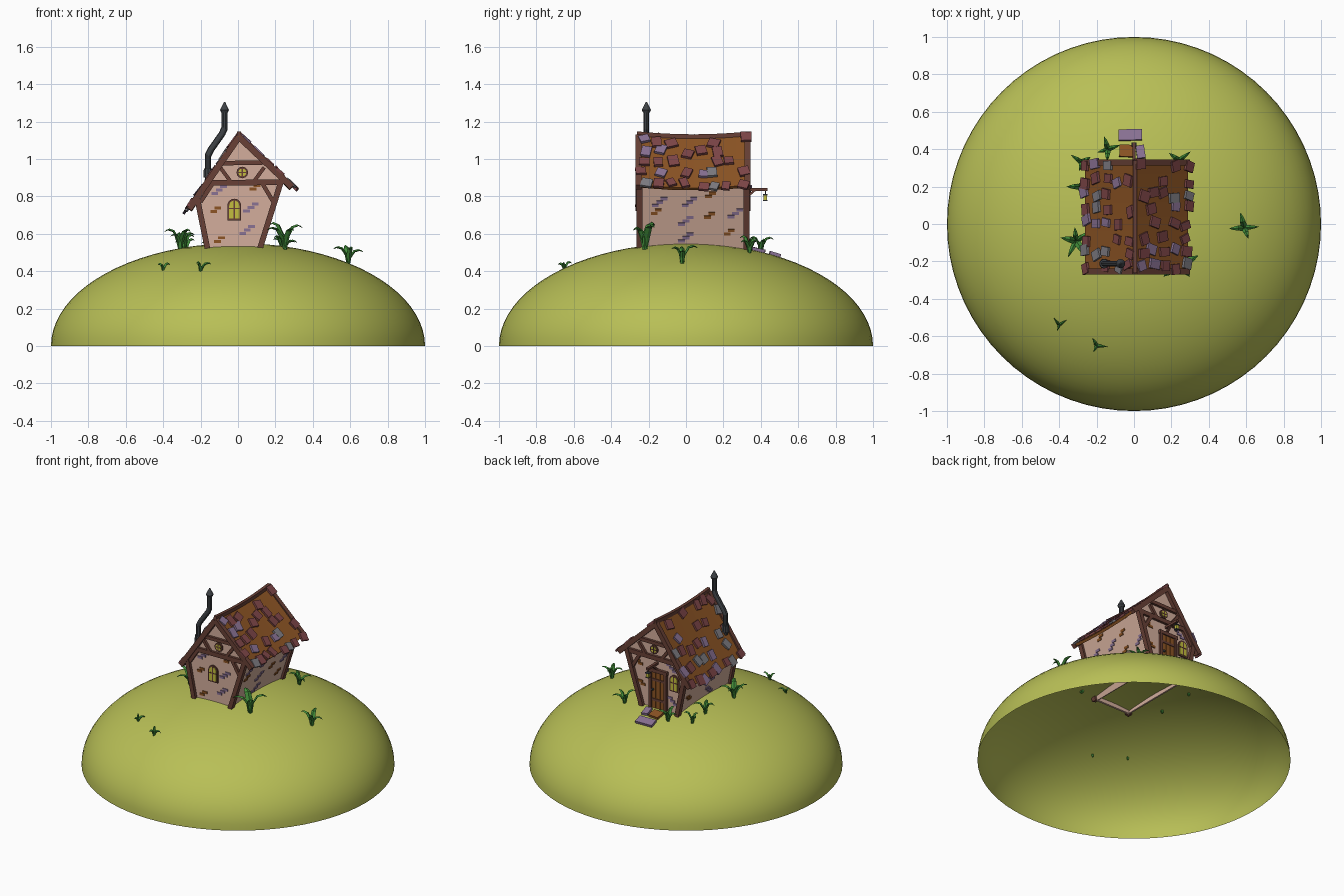
import bpy, bmesh, math, random
from mathutils import Matrix, Vector as V

if "Cube" in bpy.data.objects:
    bpy.data.objects.remove(bpy.data.objects["Cube"])

random.seed(5)
MATS = {}
def material(name, r, g, b):
    lin = [((c / 255 + 0.055) / 1.055) ** 2.4 for c in (r, g, b)]
    m = bpy.data.materials.new(name)
    m.diffuse_color = (*lin, 1)
    m.use_nodes = True
    m.node_tree.nodes["Principled BSDF"].inputs["Base Color"].default_value = m.diffuse_color
    MATS[name] = m
for row in [("hill_green", 184, 191, 86), ("plaster", 211, 174, 156), ("roof_brown", 140, 84, 36),
            ("timber", 104, 64, 54), ("red_slate", 126, 70, 72), ("grey_slate", 126, 124, 130),
            ("purple_stone", 138, 114, 148), ("leaf_green", 66, 142, 58), ("iron", 62, 66, 70),
            ("glass", 196, 190, 62)]:
    material(*row)
NAMES = list(MATS)

def finish(name, bm, smooth=False):
    bmesh.ops.recalc_face_normals(bm, faces=bm.faces)
    me = bpy.data.meshes.new(name)
    bm.to_mesh(me)
    bm.free()
    used = sorted({p.material_index for p in me.polygons})
    remap = {u: i for i, u in enumerate(used)}
    idx = [remap[p.material_index] for p in me.polygons]
    for u in used:
        me.materials.append(MATS[NAMES[u]])
    for p, i in zip(me.polygons, idx):
        p.material_index = i
        p.use_smooth = smooth
    ob = bpy.data.objects.new(name, me)
    bpy.context.collection.objects.link(ob)
    return ob

def paint(verts, mat):
    for f in {f for v in verts for f in v.link_faces}:
        f.material_index = NAMES.index(mat)

def box(bm, c, x, y, z, size, mat):
    """Box at c with axes x, y, z."""
    m = Matrix((x, y, z)).transposed() @ Matrix.Diagonal(size)
    paint(bmesh.ops.create_cube(bm, size=1, matrix=Matrix.Translation(c) @ m.to_4x4())["verts"], mat)

X, Y, Z = V((1, 0, 0)), V((0, 1, 0)), V((0, 0, 1))
def beam(bm, p, q, w, d, mat="timber", side=Y):
    p, q = V(p), V(q)
    z = (q - p).normalized()
    x = side.cross(z).normalized()
    box(bm, (p + q) / 2, x, z.cross(x), z, (w, d, (q - p).length), mat)

def plate(bm, pts, y, s, depth, mat):
    """Flat outline in x/z standing out of a wall at y towards s."""
    a = [bm.verts.new((px, y, pz)) for px, pz in pts]
    b = [bm.verts.new((px, y + s * depth, pz)) for px, pz in pts]
    n = len(a)
    bm.faces.new(a), bm.faces.new(b)
    for i in range(n):
        bm.faces.new((a[i], a[(i + 1) % n], b[(i + 1) % n], b[i]))
    paint(a + b, mat)

def hill_z(x, y):
    return 0.55 * math.sqrt(max(0, 1 - x * x - y * y))

# hill: open dome
bm = bmesh.new()
pts = [bm.verts.new((math.cos(a), 0, 0.55 * math.sin(a))) for a in [i * math.pi / 40 for i in range(21)]]
edges = [bm.edges.new(e) for e in zip(pts, pts[1:])]
bmesh.ops.spin(bm, geom=pts + edges, cent=(0, 0, 0), axis=(0, 0, 1), angle=2 * math.pi, steps=72)
bmesh.ops.remove_doubles(bm, verts=bm.verts, dist=0.0005)
for f in bm.faces:
    f.material_index = 0
finish("hill", bm, True)

# walls: crooked hollow shell
FY, BY = -0.242, 0.317
PROF = [(-0.16, 0.505), (0.112, 0.505), (0.232, 0.885), (0.005, 1.11), (-0.217, 0.785)]
bm = bmesh.new()
f = [bm.verts.new((x, FY, z)) for x, z in PROF]
b = [bm.verts.new((x, BY, z)) for x, z in PROF]
bm.faces.new(f), bm.faces.new(b[::-1])
for i in (1, 4):
    bm.faces.new((f[i], f[(i + 1) % 5], b[(i + 1) % 5], b[i]))
paint(f + b, "plaster")
walls = finish("walls", bm)
sol = walls.modifiers.new("thickness", "SOLIDIFY")
sol.thickness, sol.offset = 0.014, -1

# roof boards, sagging in the middle
R0, R1 = -0.262, 0.342
APEX, EAVES = V((0.005, 0, 1.135)), (V((-0.262, 0, 0.745)), V((0.288, 0, 0.862)))
def sag(y):
    return -0.016 * (1 - ((y - 0.04) / 0.302) ** 2)
ys = [R0 + (R1 - R0) * i / 8 for i in range(9)]
bm = bmesh.new()
for e in EAVES:
    n = V((e.z - APEX.z, 0, APEX.x - e.x)).normalized()
    n = n if n.z > 0 else -n
    ring = [[bm.verts.new(p + V((0, y, sag(y)))) for p in (APEX, e, e - n * 0.018, APEX - Z * 0.025)] for y in ys]
    for r, t in zip(ring, ring[1:]):
        for i in range(4):
            bm.faces.new((r[i], r[(i + 1) % 4], t[(i + 1) % 4], t[i]))
    bm.faces.new(ring[0]), bm.faces.new(ring[-1])
paint(bm.verts, "roof_brown")
finish("roof_boards", bm)

# loose slates
bm = bmesh.new()
for e in EAVES:
    u = e - APEX
    length = u.length
    u.normalize()
    n = u.cross(Y)
    n = n if n.z > 0 else -n
    for row in range(5):
        for col in range(8):
            if random.random() < 0.32 and row < 4:
                continue
            y = R0 + 0.035 + col * 0.0765 + random.uniform(-0.02, 0.02)
            d = 0.05 + row * (length - 0.06) / 4 + random.uniform(-0.02, 0.015)
            rot = Matrix.Rotation(random.uniform(-0.4, 0.4), 3, n)
            tilt = Matrix.Rotation(random.uniform(-0.08, 0.08), 3, Y)
            c = APEX + u * d + n * 0.009 + V((0, y, sag(y)))
            box(bm, c, tilt @ rot @ u, tilt @ rot @ Y, tilt @ n,
                (random.uniform(0.05, 0.07), random.uniform(0.042, 0.062), 0.014),
                random.choice(["red_slate", "red_slate", "grey_slate", "red_slate", "purple_stone"]))
finish("roof_slates", bm)

# timber frame: ridge, verge boards, posts, gable beams and braces
bm = bmesh.new()
for a, b2 in zip(ys, ys[1:]):
    beam(bm, (0.005, a, 1.135 + sag(a)), (0.005, b2, 1.135 + sag(b2)), 0.026, 0.022, side=X)
for y, s in ((FY, -1), (BY, 1)):
    yo = y + s * 0.006
    for e in EAVES:
        beam(bm, (0.005, y + s * 0.012, 1.118), (e.x, y + s * 0.012, e.z - 0.012), 0.034, 0.03)
    for i, j in ((0, 4), (1, 2)):
        beam(bm, (PROF[i][0], yo, PROF[i][1]), (PROF[j][0], yo, PROF[j][1]), 0.03, 0.032)
    for p, q, w in [((-0.17, 0.872), (0.235, 0.876), 0.03), ((-0.09, 0.978), (0.13, 0.98), 0.024),
                    ((-0.04, 0.88), (-0.095, 0.955), 0.02), ((0.085, 0.88), (0.14, 0.955), 0.02),
                    ((-0.135, 0.87), (-0.2, 0.77), 0.022), ((0.13, 0.87), (0.195, 0.76), 0.022)]:
        beam(bm, (p[0], yo, p[1]), (q[0], yo, q[1]), w, 0.022)
finish("timber_frame", bm)

# windows
def arch(cx, z0, w, h):
    r = w / 2
    return [(cx - r, z0), (cx + r, z0)] + [(cx + r * math.cos(a), z0 + h - r + r * math.sin(a))
                                           for a in [i * math.pi / 8 for i in range(9)]]
def disc(cx, cz, r):
    return [(cx + r * math.cos(i * math.pi / 6), cz + r * math.sin(i * math.pi / 6)) for i in range(12)]
bm = bmesh.new()
for cx, y, s in ((-0.02, FY, -1), (-0.135, BY, 1)):
    plate(bm, arch(cx, 0.672, 0.074, 0.116), y, s, 0.009, "timber")
    plate(bm, arch(cx, 0.682, 0.054, 0.096), y, s, 0.012, "glass")
    box(bm, V((cx, y + s * 0.007, 0.73)), X, Y, Z, (0.007, 0.014, 0.096), "timber")
    box(bm, V((cx, y + s * 0.007, 0.735)), X, Y, Z, (0.056, 0.014, 0.007), "timber")
    plate(bm, disc(0.023, 0.928, 0.031), y, s, 0.009, "timber")
    plate(bm, disc(0.023, 0.928, 0.021), y, s, 0.012, "glass")
    for size in ((0.006, 0.014, 0.042), (0.042, 0.014, 0.006)):
        box(bm, V((0.023, y + s * 0.007, 0.928)), X, Y, Z, size, "timber")
finish("windows", bm)

# door on the back: planks, frame, hinges and knob
bm = bmesh.new()
for i in range(3):
    box(bm, V((-0.045 + i * 0.034, BY + 0.004, 0.64)), X, Y, Z, (0.031, 0.012, 0.27), "roof_brown")
for x in (-0.07, 0.048):
    beam(bm, (x, BY + 0.005, 0.5), (x, BY + 0.005, 0.79), 0.02, 0.025)
beam(bm, (-0.085, BY + 0.005, 0.785), (0.063, BY + 0.005, 0.785), 0.024, 0.028)
for z in (0.58, 0.72):
    box(bm, V((-0.011, BY + 0.011, z)), X, Y, Z, (0.1, 0.008, 0.016), "timber")
box(bm, V((0.028, BY + 0.015, 0.65)), X, Y, Z, (0.012, 0.016, 0.012), "iron")
finish("door", bm)

# bricks showing through the plaster
bm = bmesh.new()
def bricks(c, u, v, n, k):
    mat = ("roof_brown", "purple_stone")[k % 2]
    for i, (a, h) in enumerate([(0, 0), (0.022, 0.019), (-0.024, -0.019)][:2 + k % 2]):
        box(bm, c + u * a + v * h, u, v, n, (0.036, 0.016, 0.012), mat)
SPOTS = [(-0.08, .845), (-0.14, .77), (-0.17, .71), (0, .67), (.115, .69), (.265, .71), (.12, .80), (0, .58), (.22, .6), (.02, .77)]
for i, j, s in ((1, 2, 1), (0, 4, -1)):
    p, q = [V((PROF[k][0], 0, PROF[k][1])) for k in (i, j)]
    v = (q - p).normalized()
    for k, (y, z) in enumerate(SPOTS):
        if z < 0.74 or s > 0:
            bricks(p + v * ((z - p.z) / v.z) + Y * y, Y, v, Y.cross(v), k)
for y, spots in ((FY, [(.08, .84), (-.1, .835), (-.11, .56), (.07, .74), (-.13, .72), (.05, .62)]),
                 (BY, [(.11, .66), (-.12, .6), (.13, .8), (-.11, .83)])):
    for k, (x, z) in enumerate(spots):
        bricks(V((x, y, z)), X, Z, Y, k)
finish("bricks", bm)

# stove pipe with collar and cap
def cone(bm, x, z, r1, r2, h):
    m = Matrix.Translation((x, -0.212, z + h / 2))
    paint(bmesh.ops.create_cone(bm, cap_ends=True, segments=10, radius1=r1, radius2=r2, depth=h, matrix=m)["verts"], "iron")
bm = bmesh.new()
path = [(-0.16, 0.88), (-0.16, 1.02), (-0.145, 1.05), (-0.085, 1.135), (-0.072, 1.165), (-0.072, 1.27)]
rings = [[bm.verts.new((x + 0.016 * math.cos(a), -0.212 + 0.016 * math.sin(a), z - (0.008 * math.cos(a) if 0 < i < 5 else 0)))
          for a in [k * math.pi / 5 for k in range(10)]] for i, (x, z) in enumerate(path)]
for r, t in zip(rings, rings[1:]):
    for i in range(10):
        bm.faces.new((r[i], r[(i + 1) % 10], t[(i + 1) % 10], t[i]))
paint(bm.verts, "iron")
cone(bm, -0.16, 0.9, 0.026, 0.024, 0.05)
cone(bm, -0.072, 1.248, 0.018, 0.025, 0.014)
cone(bm, -0.072, 1.262, 0.025, 0.004, 0.042)
finish("stove_pipe", bm)

# lantern on its bracket
bm = bmesh.new()
beam(bm, (0, BY, 0.838), (0, 0.435, 0.838), 0.016, 0.018, side=X)
beam(bm, (0, BY, 0.79), (0, 0.37, 0.835), 0.012, 0.012, side=X)
for z, w, h, mat in ((0.822, 0.005, 0.02, "iron"), (0.81, 0.026, 0.008, "iron"),
                     (0.794, 0.02, 0.026, "glass"), (0.779, 0.024, 0.006, "iron")):
    box(bm, V((0, 0.424, z)), X, Y, Z, (w, w, h), mat)
finish("lantern", bm)

# stepping stones at the door
bm = bmesh.new()
for x, y, w, d, a, mat in ((-.02, .475, .125, .06, .03, "purple_stone"), (-.04, .39, .075, .065, -.05, "roof_brown"),
                           (.035, .385, .045, .07, .15, "purple_stone")):
    n = V((x * .3, y * .3, hill_z(x, y))).normalized()
    u = (Matrix.Rotation(a, 3, Z) @ X)
    u = (u - n * u.dot(n)).normalized()
    box(bm, V((x, y, hill_z(x, y) + 0.004)), u, n.cross(u), n, (w, d, 0.024), mat)
finish("door_steps", bm)

# grass clumps: curved, tapering blades
bm = bmesh.new()
def blade(x, y, ang, h, reach):
    d, side = V((math.cos(ang), math.sin(ang), 0)), V((-math.sin(ang), math.cos(ang), 0))
    base = V((x, y, hill_z(x, y) - 0.015))
    rings = []
    for t, w in ((0, .5), (.3, 1), (.6, .85), (.85, .5), (1, .08)):
        c = base + d * reach * t ** 1.6 + Z * h * math.sin(t * 1.95)
        w *= h * 0.16
        rings.append([bm.verts.new(c + o) for o in (side * w, Z * 0.006 - d * 0.005, -side * w, d * 0.004 - Z * 0.004)])
    for r, t in zip(rings, rings[1:]):
        for i in range(4):
            bm.faces.new((r[i], r[(i + 1) % 4], t[(i + 1) % 4], t[i]))
    bm.faces.new(rings[0]), bm.faces.new(rings[-1])
for x, y, h, n in ((-.14, .40, .09, 4), (-.28, .33, .09, 3), (-.29, .2, .09, 3), (-.31, -.09, .12, 5), (.24, .34, .1, 4),
                   (.25, -.22, .14, 4), (.59, -.02, .1, 4), (-.4, -.54, .055, 3), (-.2, -.65, .07, 3)):
    a0 = random.uniform(0, 6)
    for i in range(n):
        blade(x, y, a0 + i * 2 * math.pi / n + random.uniform(-.3, .3), h * random.uniform(.75, 1.1), h * random.uniform(.5, .85))
paint(bm.verts, "leaf_green")
finish("grass_clumps", bm)
